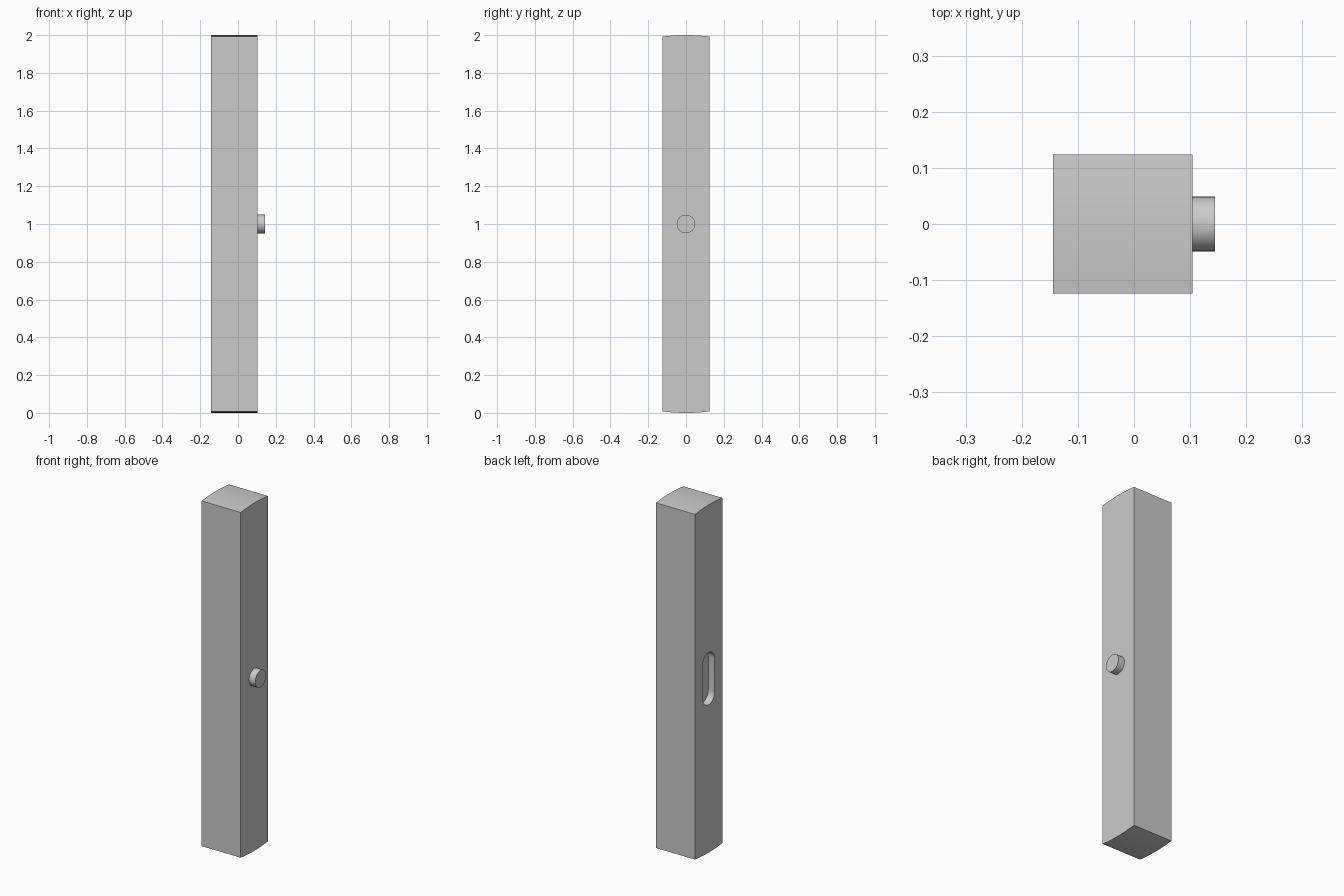
import bpy, bmesh
from math import sin, cos, pi, asin, radians

if "Cube" in bpy.data.objects:
    bpy.data.objects.remove(bpy.data.objects["Cube"])

X0, X1 = -0.144, 0.104      # bar faces
HALF_W = 0.124              # half width in y
PIN_R, PIN_LEN = 0.049, 0.04
SLOT_R, SLOT_HALF, SLOT_DEPTH = 0.054, 0.15, 0.04


def prism(name, profile, xa, xb):
    """Extrude a (y, z) outline along x from xa to xb."""
    bm = bmesh.new()
    face = bm.faces.new([bm.verts.new((xa, y, z)) for y, z in profile])
    new = bmesh.ops.extrude_face_region(bm, geom=[face])["geom"]
    verts = [v for v in new if isinstance(v, bmesh.types.BMVert)]
    bmesh.ops.translate(bm, verts=verts, vec=(xb - xa, 0, 0))
    bmesh.ops.recalc_face_normals(bm, faces=bm.faces)
    mesh = bpy.data.meshes.new(name)
    bm.to_mesh(mesh)
    bm.free()
    obj = bpy.data.objects.new(name, mesh)
    bpy.context.collection.objects.link(obj)
    return obj


def arc(cy, cz, r, a0, a1, n):
    return [(cy + r * cos(a0 + (a1 - a0) * i / n),
             cz + r * sin(a0 + (a1 - a0) * i / n)) for i in range(n + 1)]


# Bar with both ends rounded about its centre (radius 1)
a = asin(HALF_W)
bar = prism("bar", arc(0, 1, 1, pi / 2 - a, pi / 2 + a, 8)
            + arc(0, 1, 1, 1.5 * pi - a, 1.5 * pi + a, 8), X0, X1)

# Shallow vertical slot in the left face
off = SLOT_HALF - SLOT_R
cutter = prism("slot_cutter", arc(0, 1 + off, SLOT_R, 0, pi, 16)
               + arc(0, 1 - off, SLOT_R, pi, 2 * pi, 16),
               X0 - 0.05, X0 + SLOT_DEPTH)
cutter.hide_render = True
mod = bar.modifiers.new("slot", 'BOOLEAN')
mod.operation, mod.solver, mod.object = 'DIFFERENCE', 'EXACT', cutter
bpy.context.view_layer.objects.active = bar
bar.select_set(True)
bpy.ops.object.modifier_apply(modifier=mod.name)
bpy.data.objects.remove(cutter)

# Round pin on the right face
pin = prism("pin", arc(0, 1, PIN_R, 0, 2 * pi, 32)[:-1], X1, X1 + PIN_LEN)

# Smooth curved surfaces, crisp edges
for obj in (bar, pin):
    bpy.ops.object.select_all(action='DESELECT')
    obj.select_set(True)
    bpy.context.view_layer.objects.active = obj
    bpy.ops.object.shade_smooth_by_angle(angle=radians(30))
